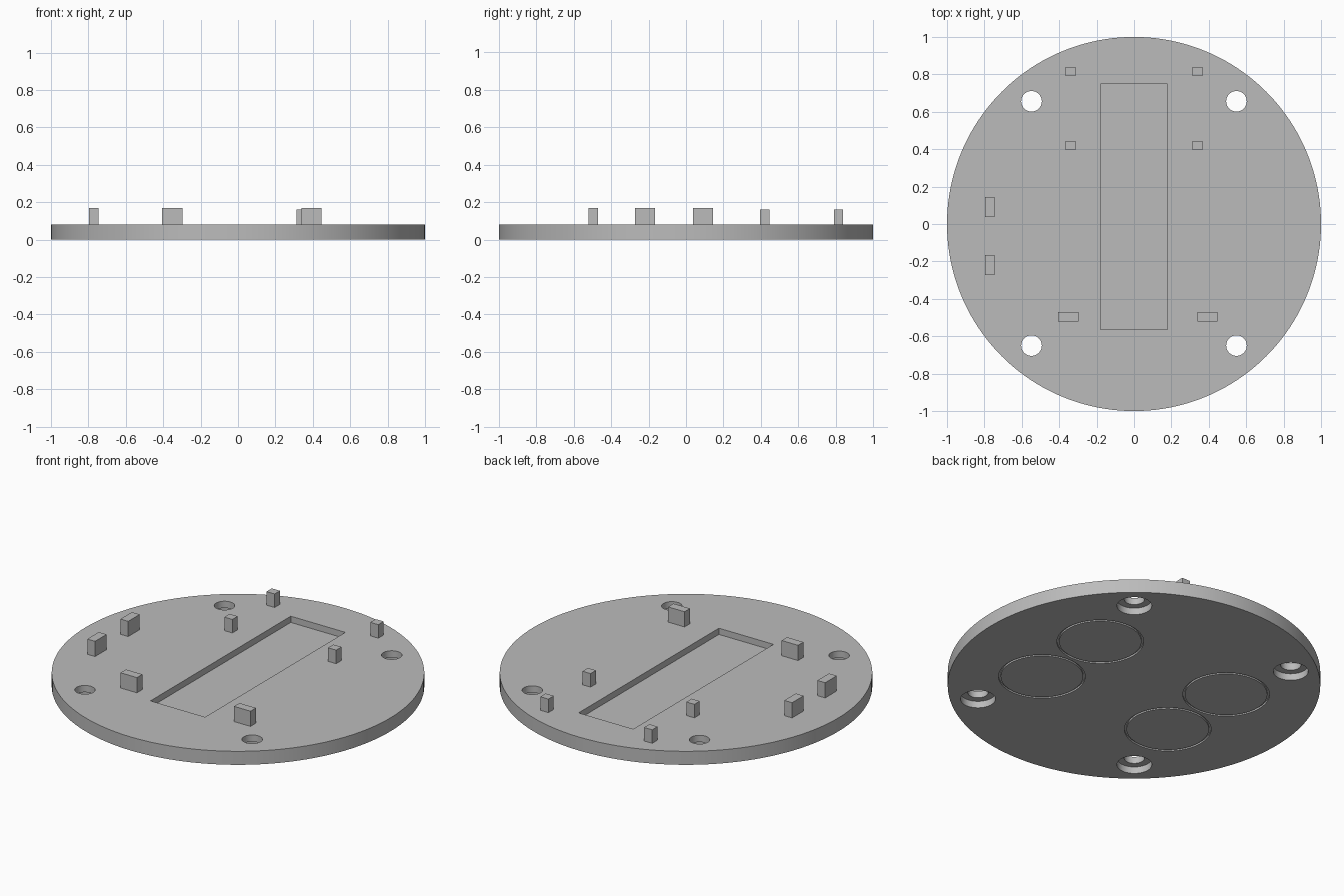
import bpy

cube = bpy.data.objects.get("Cube")
if cube:
    bpy.data.objects.remove(cube, do_unlink=True)

grey = bpy.data.materials.new("plain grey")
grey.use_nodes = True
COLOUR = (0.5, 0.5, 0.5, 1)
grey.diffuse_color = COLOUR
grey.node_tree.nodes["Principled BSDF"].inputs["Base Color"].default_value = COLOUR

THICK = 0.08


def finish(name):
    ob = bpy.context.object
    ob.name = name
    ob.data.materials.append(grey)
    return ob


def cylinder(name, x, y, z0, z1, radius, sides=64):
    bpy.ops.mesh.primitive_cylinder_add(vertices=sides, radius=radius, depth=z1 - z0,
                                        location=(x, y, (z0 + z1) / 2))
    return finish(name)


def box(name, x, y, z0, z1, width, length):
    bpy.ops.mesh.primitive_cube_add(size=1, location=(x, y, (z0 + z1) / 2))
    ob = finish(name)
    ob.scale = (width, length, z1 - z0)
    bpy.ops.object.transform_apply(location=False, rotation=False, scale=True)
    return ob


def cut(target, cutter):
    mod = target.modifiers.new("cut", 'BOOLEAN')
    mod.operation = 'DIFFERENCE'
    mod.solver = 'EXACT'
    mod.object = cutter
    bpy.context.view_layer.objects.active = target
    bpy.ops.object.modifier_apply(modifier=mod.name)
    bpy.data.objects.remove(cutter, do_unlink=True)


def smooth(ob):
    bpy.ops.object.select_all(action='DESELECT')
    ob.select_set(True)
    bpy.context.view_layer.objects.active = ob
    bpy.ops.object.shade_smooth_by_angle()


# Round base plate with a shallow rectangular tray in the top
plate = cylinder("base_plate", 0, 0, 0, THICK, 1, 160)
cut(plate, box("tray_cutter", 0, 0.093, 0.043, 0.2, 0.358, 1.313))

# Counterbored screw holes and circular grooves underneath
for sx in (-1, 1):
    for sy in (-1, 1):
        hx, hy = sx * 0.548, sy * 0.653 + 0.003
        cut(plate, cylinder("hole_cutter", hx, hy, -0.1, 0.2, 0.055, 48))
        cut(plate, cylinder("counterbore_cutter", hx, hy, -0.1, 0.04, 0.094, 48))
        gx, gy = sx * 0.441, sy * 0.244
        cut(plate, cylinder("groove_cutter", gx, gy, -0.1, 0.01, 0.233))
        smooth(cylinder("groove_centre", gx, gy, 0, 0.012, 0.221))
smooth(plate)

# Slim square posts toward the back
for side, x in (("right", -0.34), ("left", 0.34)):
    for place, y in (("back", 0.815), ("middle", 0.42)):
        box(f"{place}_{side}_post", x, y, THICK - 0.005, 0.16, 0.053, 0.05)

# Wider locating tabs
for name, x, y, width, length in (
        ("side_tab_back", -0.771, 0.091, 0.051, 0.108),
        ("side_tab_front", -0.771, -0.219, 0.051, 0.108),
        ("front_tab_right", -0.351, -0.496, 0.108, 0.051),
        ("front_tab_left", 0.393, -0.496, 0.108, 0.051)):
    box(name, x, y, THICK - 0.005, 0.17, width, length)
